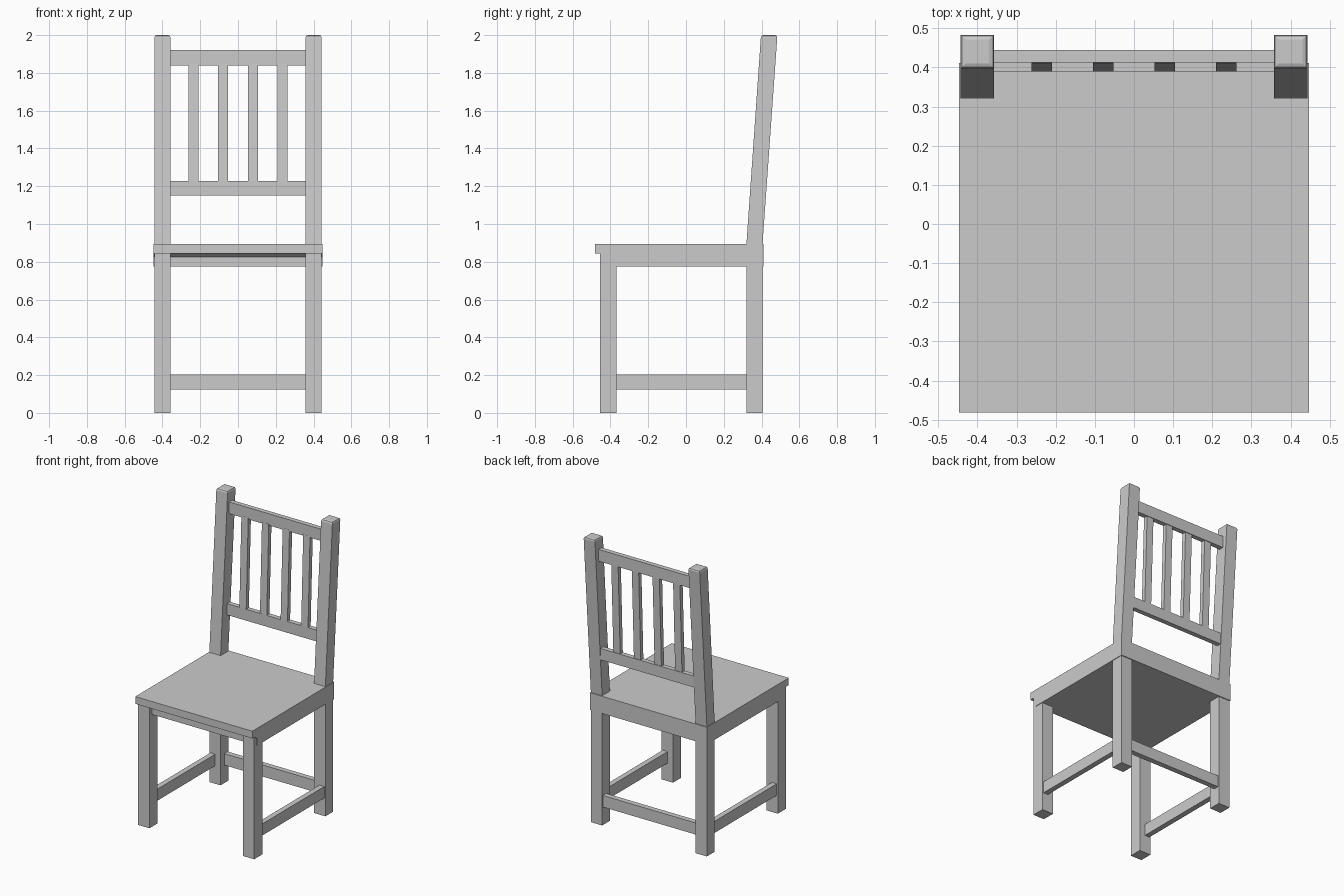
import bpy, bmesh

if "Cube" in bpy.data.objects:
    bpy.data.objects.remove(bpy.data.objects["Cube"])


def extrude_profile(name, profile, x0, x1):
    """Prism along x from a list of (y, z) points."""
    bm = bmesh.new()
    a = [bm.verts.new((x0, y, z)) for y, z in profile]
    b = [bm.verts.new((x1, y, z)) for y, z in profile]
    n = len(profile)
    bm.faces.new(a)
    bm.faces.new(b[::-1])
    for i in range(n):
        j = (i + 1) % n
        bm.faces.new((a[j], a[i], b[i], b[j]))
    bmesh.ops.recalc_face_normals(bm, faces=bm.faces)
    mesh = bpy.data.meshes.new(name)
    bm.to_mesh(mesh)
    bm.free()
    ob = bpy.data.objects.new(name, mesh)
    bpy.context.collection.objects.link(ob)
    return ob


def box(name, x0, x1, y0, y1, z0, z1):
    return extrude_profile(name, [(y0, z0), (y1, z0), (y1, z1), (y0, z1)], x0, x1)


def mirror(ob):
    ob.modifiers.new("mirror", 'MIRROR')
    return ob


SEAT = 0.895

# Solid seat block with a thin lip overhanging the front
extrude_profile("seat", [(-0.482, 0.845), (-0.455, 0.845), (-0.43, 0.825), (-0.43, 0.776),
                         (0.411, 0.776), (0.411, SEAT), (-0.482, SEAT)], -0.447, 0.447)

# Front legs
mirror(box("front_leg", 0.357, 0.443, -0.456, -0.368, 0, 0.86))

# Back legs bend at the seat into leaning back posts with softened tops
post = extrude_profile("back_leg", [(0.32, 0), (0.405, 0), (0.405, SEAT),
                                    (0.484, 2), (0.397, 2), (0.32, SEAT)], 0.357, 0.443)
bm = bmesh.new()
bm.from_mesh(post.data)
top = [e for e in bm.edges if all(v.co.z > 1.9 for v in e.verts)]
bmesh.ops.bevel(bm, geom=top, offset=0.013, segments=2, profile=0.5, affect='EDGES')
bm.to_mesh(post.data)
bm.free()
mirror(post)

# Stretchers
mirror(box("side_stretcher", 0.398, 0.435, -0.39, 0.34, 0.124, 0.204))
box("back_stretcher", -0.37, 0.37, 0.36, 0.397, 0.124, 0.204)

# Back rails
box("top_rail", -0.37, 0.37, 0.412, 0.445, 1.84, 1.921)
box("lower_rail", -0.37, 0.37, 0.389, 0.422, 1.15, 1.228)

# Leaning slats between the rails
for i, x in enumerate((-0.236, -0.079, 0.079, 0.236)):
    extrude_profile(f"back_slat_{i + 1}", [(0.389, 1.22), (0.418, 1.22),
                                           (0.441, 1.85), (0.411, 1.85)], x - 0.026, x + 0.026)
